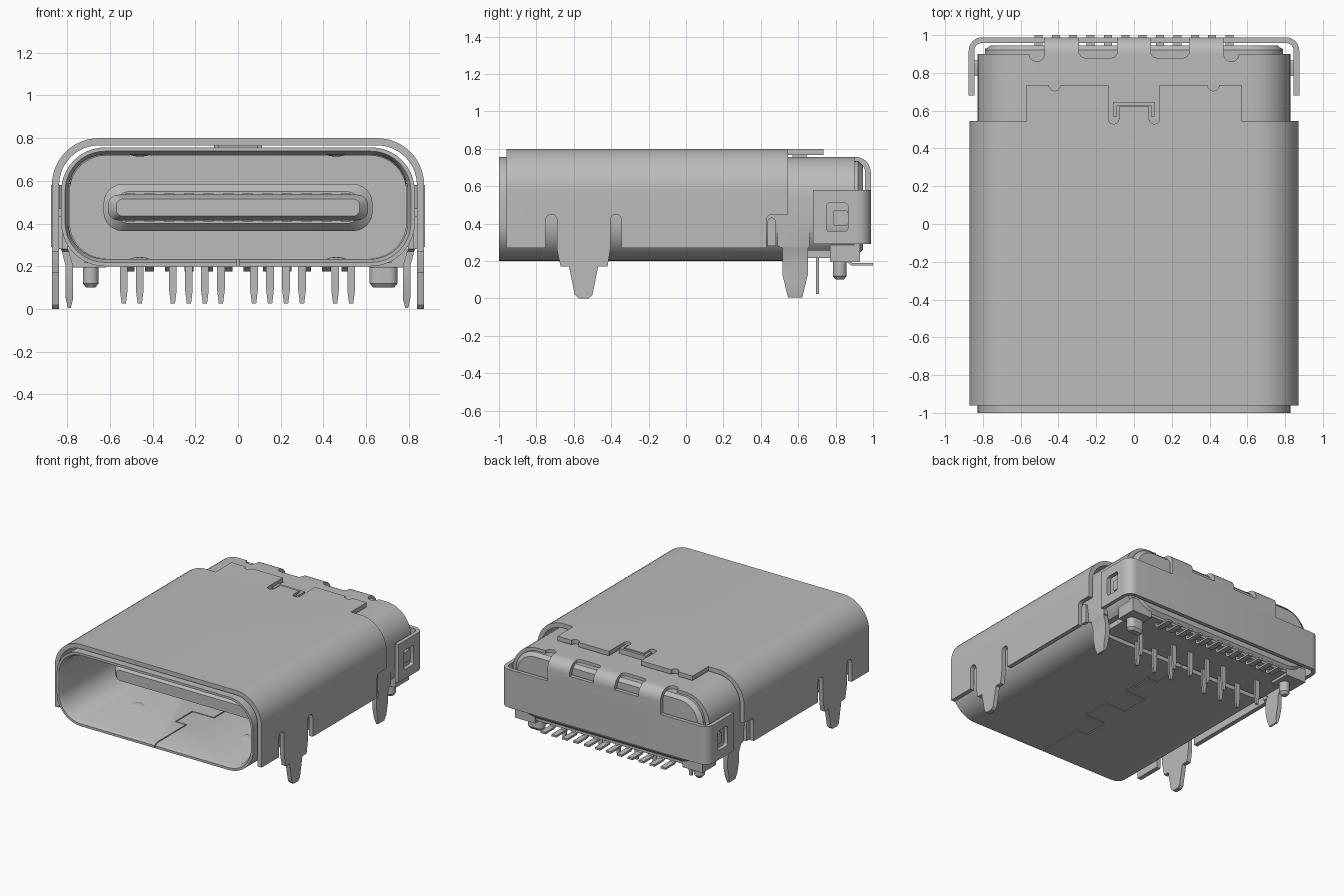
import bpy, bmesh, math
from mathutils import Vector

if "Cube" in bpy.data.objects:
    bpy.data.objects.remove(bpy.data.objects["Cube"])

grey = bpy.data.materials.new("satin grey")
grey.diffuse_color = (0.5, 0.5, 0.5, 1)
grey.use_nodes = True
grey.node_tree.nodes["Principled BSDF"].inputs["Base Color"].default_value = grey.diffuse_color


def finish(name, bm):
    bmesh.ops.recalc_face_normals(bm, faces=bm.faces)
    me = bpy.data.meshes.new(name)
    bm.to_mesh(me)
    bm.free()
    ob = bpy.data.objects.new(name, me)
    me.materials.append(grey)
    bpy.context.collection.objects.link(ob)
    return ob


def prism(name, pts, axis, a, b):
    """Extrude a 2D outline along an axis from a to b."""
    put = {'x': lambda p, t: (t, p[0], p[1]), 'y': lambda p, t: (p[0], t, p[1]),
           'z': lambda p, t: (p[0], p[1], t)}[axis]
    bm = bmesh.new()
    f = bm.faces.new([bm.verts.new(put(p, a)) for p in pts])
    r = bmesh.ops.extrude_face_region(bm, geom=[f])
    vs = [v for v in r['geom'] if isinstance(v, bmesh.types.BMVert)]
    bmesh.ops.translate(bm, verts=vs, vec=Vector(put((0, 0), b - a)))
    return finish(name, bm)


def box(name, x0, x1, y0, y1, z0, z1):
    return prism(name, [(x0, y0), (x1, y0), (x1, y1), (x0, y1)], 'z', z0, z1)


def arc(cx, cy, r, a0, a1, n=10):
    return [(cx + r * math.cos(math.radians(a0 + (a1 - a0) * i / n)),
             cy + r * math.sin(math.radians(a0 + (a1 - a0) * i / n))) for i in range(n + 1)]


def rrect(x0, x1, z0, z1, r, n=10):
    return (arc(x1 - r, z1 - r, r, 0, 90, n) + arc(x0 + r, z1 - r, r, 90, 180, n) +
            arc(x0 + r, z0 + r, r, 180, 270, n) + arc(x1 - r, z0 + r, r, 270, 360, n))


def loft(name, sections):
    """Join matching outlines (y, points) into a solid running along y."""
    bm = bmesh.new()
    rings = [[bm.verts.new((x, y, z)) for x, z in pts] for y, pts in sections]
    n = len(rings[0])
    for a, b in zip(rings, rings[1:]):
        for i in range(n):
            bm.faces.new((a[i], a[(i + 1) % n], b[(i + 1) % n], b[i]))
    bm.faces.new(rings[0])
    bm.faces.new(rings[-1])
    return finish(name, bm)


def cut(ob, cutters):
    bpy.context.view_layer.objects.active = ob
    for c in cutters:
        m = ob.modifiers.new("cut", 'BOOLEAN')
        m.operation, m.solver, m.object = 'DIFFERENCE', 'EXACT', c
        bpy.ops.object.modifier_apply(modifier=m.name)
        bpy.data.objects.remove(c)


def sides(fn):
    return [fn(s) for s in (-1, 1)]


def span(s, a, b):
    return sorted((s * a, s * b))


def disc(x, y, r, z0, z1):
    return prism("cutter", arc(x, y, r, 0, 345, 23), 'z', z0, z1)


# Inner shell: flared tube, open underneath at the rear
shell = prism("inner_shell", rrect(-.828, .828, .2, .757, .205), 'y', -1, .9)
def bore(d):
    return rrect(-.828 + d, .828 - d, .2 + d, .757 - d, .205 - d)
cut(shell, [loft("bore", [(-1.01, bore(.013)), (-.97, bore(.034)), (.95, bore(.034))]),
            box("c", -1, 1, .52, 1, .1, .255)])
for s in (-1, 1):
    a, b = span(s, .09, .29)
    cut(shell, [prism("c", rrect(a, b, .88, 1.1, .03, 4), 'z', .6, .9),
                disc(s * .515, .9, .04, .6, .9)])

# Puzzle seam in the floor of the shell
w = .004
path = [(0, -1.05), (0, -.62), (-.09, -.62), (-.09, -.42), (.09, -.42), (.09, -.2),
        (-.09, -.2), (-.09, .02), (.09, .02), (.09, .26), (0, .26), (0, .54)]
seam = []
for (ax, ay), (bx, by) in zip(path, path[1:]):
    seam.append(box("c", min(ax, bx) - w, max(ax, bx) + w, min(ay, by) - w, max(ay, by) + w, .15, .3))
cut(shell, seam)

# Spring dimples inside the shell
for s in (-1, 1):
    for z in (.229, .728):
        bm = bmesh.new()
        bmesh.ops.create_uvsphere(bm, u_segments=20, v_segments=10, radius=1)
        bmesh.ops.scale(bm, vec=(.05, .05, .014), verts=bm.verts)
        bmesh.ops.translate(bm, vec=(s * .46, -.55, z), verts=bm.verts)
        finish("dimple", bm)

# Outer cover: U-shaped hood
outer = [(.872, .27)] + arc(.652, .58, .22, 0, 90, 12)
outer += [(-x, z) for x, z in reversed(outer)]
inner = [(.838, .27)] + arc(.652, .58, .186, 0, 90, 12)
inner += [(-x, z) for x, z in reversed(inner)]
cover = prism("outer_cover", outer + inner[::-1], 'y', -.96, .735)
cuts = []
for s in (-1, 1):
    a, b = span(s, .57, 1)
    cuts.append(box("c", a, b, .545, 1, .1, .9))
    a, b = span(s, .75, 1)
    for y0, y1 in ((-.75, -.69), (-.405, -.345)):
        cuts.append(prism("c", [(y0, .2), (y1, .2)] + arc((y0 + y1) / 2, .42, .03, 0, 180, 8), 'x', a, b))
    cuts.append(prism("c", [(.43, .2), (.7, .2), (.7, .45)] + arc(.46, .42, .03, 90, 180, 5), 'x', a, b))
    cuts.append(disc(s * .42, .735, .03, .7, .9))
    a, b = span(s, .08, .135)
    cuts.append(prism("c", rrect(a, b, .53, .66, .025, 4), 'z', .7, .9))
cuts.append(box("c", -.135, .135, .622, 1, .7, .9))
cut(cover, cuts)

# Latch hook in the cover notch
box("latch_bar", -.11, .11, .628, .645, .75, .795)
for s in (-1, 1):
    a, b = span(s, .09, .112)
    box("latch_arm", a, b, .57, .645, .75, .795)

# Front legs on the cover, rear legs cranked inward from the shell
for s in (-1, 1):
    a, b = span(s, .838, .872)
    prism("front_leg", [(-.69, .28), (-.69, .26), (-.67, .17), (-.625, .17), (-.595, .02), (-.575, 0),
                        (-.52, 0), (-.5, .02), (-.47, .17), (-.42, .17), (-.405, .26), (-.405, .28)], 'x', a, b)
    leg = prism("rear_leg", [(s * x, z) for x, z in
                ((.797, .44), (.828, .44), (.828, .28), (.807, .2), (.807, .05), (.797, .005), (.783, .005),
                 (.772, .05), (.772, .2), (.795, .28))], 'y', .49, .66)
    a, b = span(s, .7, .9)
    cut(leg, [prism("c", [(.44, -.1), (.56, -.1), (.545, .005), (.515, .13), (.515, .27), (.44, .3)], 'x', a, b),
              prism("c", [(.72, -.1), (.61, -.1), (.622, .005), (.652, .13), (.652, .27), (.72, .3)], 'x', a, b)])
    a, b = span(s, .822, .845)
    prism("side_strap", [(.435, .28), (.48, .28), (.48, .4)] + arc(.4575, .41, .0225, 0, 180, 6), 'x', a, b)

# Insulating housing with stepped back
loft("housing", [(.14, rrect(-.79, .79, .235, .72, .17)), (.5, rrect(-.79, .79, .235, .72, .17)),
                 (.92, rrect(-.79, .79, .235, .735, .17)), (.945, rrect(-.76, .76, .26, .71, .15))])
box("housing_floor", -.72, .72, .54, .92, .215, .3)
for s in (-1, 1):
    a, b = span(s, .62, .79)
    box("housing_foot", a, b, .77, .93, .195, .3)

# Locating pegs: round on the left, oblong on the right
for name, x0, x1 in (("round_peg", -.727, -.653), ("oblong_peg", .617, .747)):
    cx = (x0 + x1) / 2
    h = (x1 - x0) / 2
    bm = bmesh.new()
    rings = [[bm.verts.new((x, y, z)) for x, y in
              rrect(cx - h + d, cx + h - d, .785 + d, .859 - d, .0365 - d, 6)]
             for z, d in ((.22, 0), (.12, 0), (.1, .016))]
    for p, q in zip(rings, rings[1:]):
        for i in range(len(p)):
            bm.faces.new((p[i], p[i - 1], q[i - 1], q[i]))
    bm.faces.new(rings[-1])
    bm.faces.new(rings[0])
    finish(name, bm)

# Tongue: thick root and thin blade
loft("tongue_root", [(-.14, rrect(-.57, .57, .4, .55, .06, 6)), (-.1, rrect(-.63, .63, .365, .585, .09, 6)),
                     (.2, rrect(-.63, .63, .365, .585, .09, 6))])
loft("tongue_blade", [(-.65, rrect(-.57, .57, .435, .515, .03, 6)), (-.61, rrect(-.61, .61, .415, .535, .05, 6)),
                      (.1, rrect(-.61, .61, .415, .535, .05, 6))])

# Contacts on the tongue and solder leads at the back
for i in range(12):
    x = (i - 5.5) * .092
    for z in (.409, .533):
        box("contact", x - .024, x + .024, -.53, -.1, z, z + .008)
    prism("rear_lead", [(.86, .25), (.86, .195), (.885, .175), (1, .175), (1, .19), (.89, .19), (.876, .2), (.876, .25)],
          'x', x - .021, x + .021)

# Through-hole pins in two staggered rows
for i, x in enumerate((-.535, -.46, -.305, -.23, -.155, -.08, .075, .15, .225, .3, .455, .53)):
    y = .57 if i in (1, 2, 4, 7, 9, 10) else .695
    prism("pin", [(x - .018, .24), (x - .018, .09), (x - .01, .025), (x + .01, .025), (x + .018, .09), (x + .018, .24)],
          'y', y, y + .016)

# Rear shield: wrapped band with windows, plus tabs folded from the top
band = [(.875, .68)] + arc(.805, .918, .07, 0, 90, 8)
band += [(-x, y) for x, y in reversed(band)]
back = [(.845, .68)] + arc(.805, .918, .04, 0, 90, 8)
back += [(-x, y) for x, y in reversed(back)]
shield = prism("rear_shield", band + back[::-1], 'z', .29, .58)
cut(shield, sides(lambda s: prism("c", rrect(.75, .865, .36, .51, .015, 3), 'x', *span(s, .8, 1))))
for s in (-1, 1):
    a, b = span(s, .815, .85)
    prism("window_catch", rrect(.785, .865, .39, .47, .01, 3), 'x', a, b)
tabs = prism("shield_tabs", [(.86, .757)] + arc(.905, .674, .083, 90, 0, 8) + [(.988, .57), (.958, .57)] +
             arc(.905, .674, .053, 0, 90, 8) + [(.86, .727)], 'x', -.475, .475)
cut(tabs, sides(lambda s: prism("c", rrect(*span(s, .09, .29), .8, 1.1, .02, 4), 'z', .665, .9)))

# Smooth the bends, keep the sheet edges crisp
bpy.ops.object.select_all(action='DESELECT')
for ob in bpy.context.scene.objects:
    ob.select_set(True)
    bpy.context.view_layer.objects.active = ob
bpy.ops.object.shade_smooth_by_angle(angle=math.radians(30))
